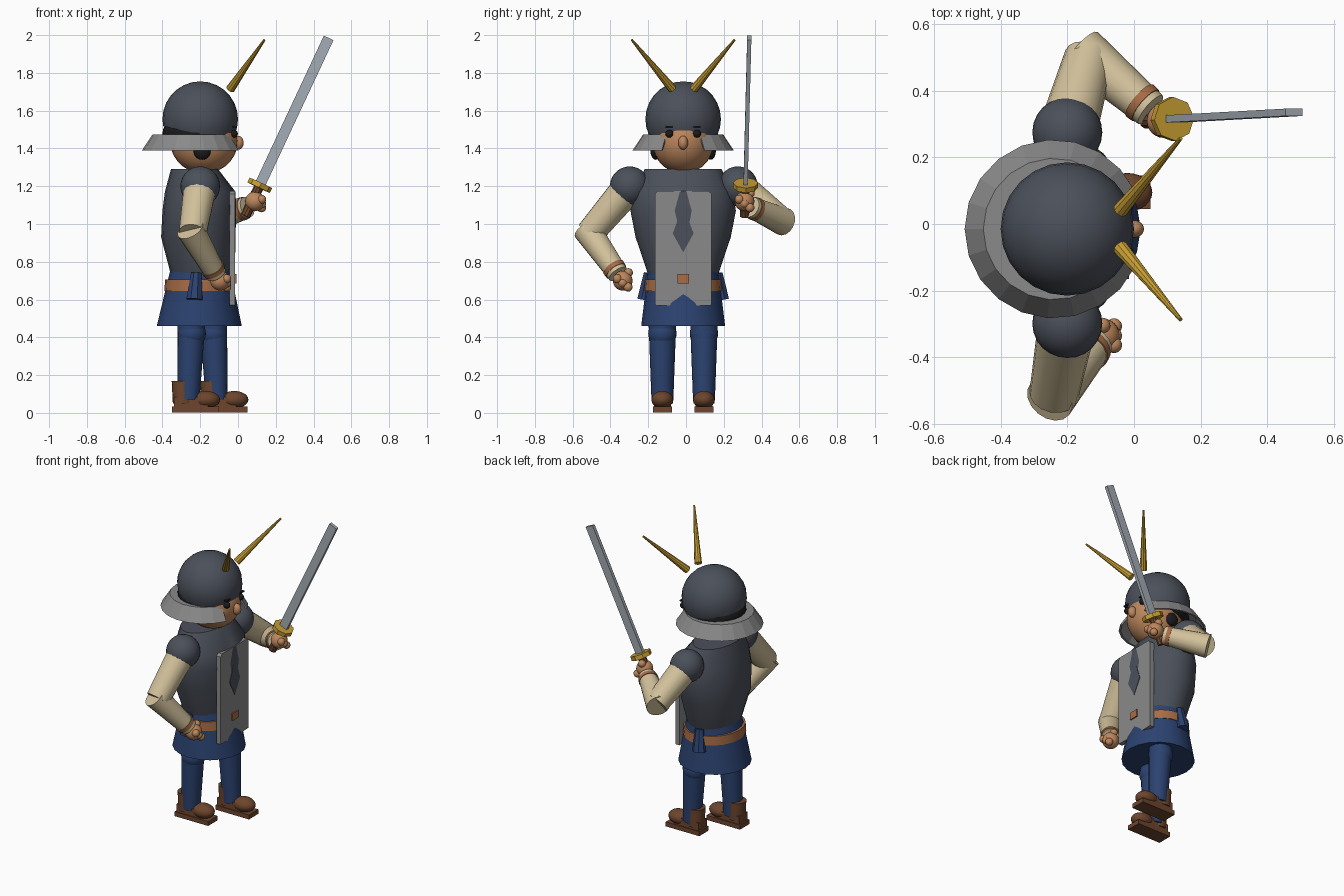
import bpy, bmesh, math
from mathutils import Vector

if "Cube" in bpy.data.objects:
    bpy.data.objects.remove(bpy.data.objects["Cube"])


def material(name, hex_code):
    rgb = [int(hex_code[i:i + 2], 16) / 255 for i in (0, 2, 4)]
    col = [c / 12.92 if c < 0.04 else ((c + 0.055) / 1.055) ** 2.4 for c in rgb] + [1]
    m = bpy.data.materials.new(name)
    m.use_nodes = True
    m.diffuse_color = col
    m.node_tree.nodes["Principled BSDF"].inputs["Base Color"].default_value = col
    return m


ARMOUR = material("dark armour", "4b505a")
STEEL = material("grey steel", "8a8a8a")
BLADE = material("blade steel", "a3abb4")
GOLD = material("gold", "c79e34")
CLOTH = material("cream cloth", "d2c19b")
NAVY = material("navy cloth", "2b4270")
SKIN = material("skin", "bd875d")
BOOT = material("boot brown", "6d452d")
LEATHER = material("tan leather", "a96d47")
BLACK = material("black hair", "1b1b1d")
MID = -0.015  # sideways centre of the body


def finish(name, bm, mat, smooth=True):
    bmesh.ops.recalc_face_normals(bm, faces=bm.faces)
    me = bpy.data.meshes.new(name)
    bm.to_mesh(me)
    bm.free()
    ob = bpy.data.objects.new(name, me)
    bpy.context.collection.objects.link(ob)
    me.materials.append(mat)
    if smooth:
        bpy.ops.object.select_all(action='DESELECT')
        ob.select_set(True)
        bpy.context.view_layer.objects.active = ob
        bpy.ops.object.shade_smooth_by_angle(angle=math.radians(35))
    return ob


def ball(name, mat, c, r, cuts=()):
    bm = bmesh.new()
    bmesh.ops.create_uvsphere(bm, u_segments=24, v_segments=14, radius=1)
    r = r if isinstance(r, tuple) else (r, r, r)
    for v in bm.verts:
        v.co = Vector(c) + Vector(a * b for a, b in zip(v.co, r))
    for point, normal in cuts:
        bmesh.ops.bisect_plane(bm, geom=bm.verts[:] + bm.edges[:] + bm.faces[:],
                               plane_co=point, plane_no=normal, clear_inner=True)
    return finish(name, bm, mat)


def rod(name, mat, a, b, r1, r2, sides=16, smooth=True):
    a, b = Vector(a), Vector(b)
    bm = bmesh.new()
    bmesh.ops.create_cone(bm, cap_ends=True, segments=sides, radius1=r1, radius2=r2,
                          depth=(b - a).length)
    q = (b - a).to_track_quat('Z', 'Y')
    for v in bm.verts:
        v.co = q @ v.co + (a + b) / 2
    return finish(name, bm, mat, smooth)


def box(name, mat, c, size):
    bm = bmesh.new()
    bmesh.ops.create_cube(bm, size=1)
    for v in bm.verts:
        v.co = Vector(c) + Vector(a * b for a, b in zip(v.co, size))
    return finish(name, bm, mat, False)


def loft(name, mat, rings, sides=20):
    # Each ring is (z, centre x, half depth, half width)
    bm = bmesh.new()
    loops = []
    for z, cx, rx, ry in rings:
        angles = [2 * math.pi * i / sides for i in range(sides)]
        loops.append([bm.verts.new((cx + rx * math.cos(t), MID + ry * math.sin(t), z))
                      for t in angles])
    for lo, hi in zip(loops, loops[1:]):
        for i in range(sides):
            j = (i + 1) % sides
            bm.faces.new((lo[i], lo[j], hi[j], hi[i]))
    bm.faces.new(loops[0])
    bm.faces.new(loops[-1])
    return finish(name, bm, mat)


def plate(name, mat, outline, x0, x1):
    # Outline of (y, z) points, extruded along x
    bm = bmesh.new()
    f = bm.faces.new([bm.verts.new((x0, y, z)) for y, z in outline])
    ext = bmesh.ops.extrude_face_region(bm, geom=[f])["geom"]
    for v in ext:
        if isinstance(v, bmesh.types.BMVert):
            v.co.x = x1
    return finish(name, bm, mat, False)


# Head and face
ball("head", SKIN, (-0.18, MID, 1.44), (0.18, 0.165, 0.173))
ball("hair", BLACK, (-0.212, MID, 1.48), (0.188, 0.185, 0.11))
ball("nose", SKIN, (0.0, MID, 1.43), (0.03, 0.026, 0.037))
for side, label in ((1, "left"), (-1, "right")):
    ball(label + "_eye", BLACK, (-0.022, MID + side * 0.073, 1.478), 0.021)
    box(label + "_brow", BLACK, (-0.018, MID + side * 0.073, 1.513), (0.02, 0.04, 0.009))
    ball(label + "_sideburn", BLACK, (-0.19, MID + side * 0.145, 1.385), (0.045, 0.028, 0.045))

# Helmet dome, cut higher at the back
ball("helmet_dome", ARMOUR, (-0.2, MID, 1.555), 0.2,
     [((0, 0, 1.475), (0, 0, 1)), ((-0.2, 0, 1.475), (0.22, 0, 1))])

# Neck guard: flared ring, open at the face
bm = bmesh.new()
GAP, STEPS = math.radians(25), 18
profile = [(0.268, 1.39), (0.212, 1.475), (0.16, 1.475), (0.16, 1.465), (0.205, 1.465), (0.255, 1.39)]
prev = None
for i in range(STEPS + 1):
    t = GAP + (2 * math.pi - 2 * GAP) * i / STEPS
    ring = [bm.verts.new((-0.24 + r * math.cos(t), MID + r * math.sin(t), z)) for r, z in profile]
    if prev:
        for k in range(len(ring)):
            n = (k + 1) % len(ring)
            bm.faces.new((prev[k], prev[n], ring[n], ring[k]))
    if i in (0, STEPS):
        bm.faces.new(ring)
    prev = ring
finish("neck_guard", bm, STEEL, False)

# Horns
for side, label in ((1, "left"), (-1, "right")):
    rod(label + "_horn", GOLD, (-0.04, MID + side * 0.057, 1.715),
        (0.14, MID + side * 0.272, 1.975), 0.024, 0.006, 10)

# Body
loft("torso", ARMOUR, [(0.73, -0.2, 0.155, 0.185), (0.93, -0.21, 0.197, 0.252),
                       (1.07, -0.205, 0.195, 0.279), (1.17, -0.2, 0.187, 0.265),
                       (1.29, -0.23, 0.125, 0.204)])
loft("skirt", NAVY, [(0.46, -0.205, 0.225, 0.222), (0.75, -0.2, 0.16, 0.187)])
loft("belt", LEATHER, [(0.645, -0.203, 0.187, 0.205), (0.705, -0.203, 0.183, 0.202)])
for side, label in ((1, "left"), (-1, "right")):
    rod(label + "_sash_tail", NAVY, (-0.23, MID + side * 0.2, 0.6),
        (-0.22, MID + side * 0.18, 0.74), 0.045, 0.03, 8)

# Chest plate with notched bottom, emblem and buckle
plate("chest_plate", STEEL,
      [(-0.165, 0.57), (-0.06, 0.567), (-0.015, 0.588), (0.03, 0.567), (0.135, 0.57),
       (0.135, 1.16), (0.118, 1.175), (-0.148, 1.175), (-0.165, 1.16)], -0.045, -0.015)
plate("chest_diamond", ARMOUR, [(MID, 0.85), (0.04, 0.95), (MID, 1.1), (-0.07, 0.95)],
      -0.016, -0.012)
box("buckle", LEATHER, (-0.014, MID, 0.71), (0.014, 0.062, 0.048))

# Legs and boots
for label, y, dx in (("right", -0.125, 0.0), ("left", 0.095, 0.15)):
    rod(label + "_leg", NAVY, (-0.262 + dx, y, 0.07), (-0.245 + dx * 0.75, y, 0.5), 0.058, 0.074)
    ball(label + "_knee", NAVY, (-0.245 + dx * 0.75, y, 0.42), 0.075)
    box(label + "_sole", BOOT, (-0.225 + dx, y, 0.018), (0.25, 0.1, 0.03))
    rod(label + "_boot_shaft", BOOT, (-0.29 + dx, y, 0.05), (-0.293 + dx, y, 0.17), 0.055, 0.058)
    box(label + "_boot_foot", BOOT, (-0.25 + dx, y, 0.055), (0.18, 0.09, 0.06))
    ball(label + "_boot_toe", BOOT, (-0.17 + dx, y, 0.07), (0.075, 0.058, 0.046))

# Arms
arms = (("right", (-0.2, -0.298, 1.2), (-0.24, -0.51, 0.95), (-0.125, -0.37, 0.75), (-0.095, -0.335, 0.7)),
        ("left", (-0.2, 0.275, 1.2), (-0.135, 0.5, 1.02), (0.035, 0.355, 1.085), (0.09, 0.31, 1.12)))
for label, shoulder, elbow, wrist, hand in arms:
    e, w, h = Vector(elbow), Vector(wrist), Vector(hand)
    aim = (w - e).normalized()
    ball(label + "_shoulder", ARMOUR, shoulder, 0.105)
    rod(label + "_upper_arm", CLOTH, shoulder, elbow, 0.088, 0.074)
    rod(label + "_forearm", CLOTH, e - aim * 0.03, w + aim * 0.02, 0.075, 0.056)
    rod(label + "_wristband", LEATHER, w - aim * 0.025, w, 0.063, 0.061)
    ball(label + "_hand", SKIN, hand, 0.052)
    for k in range(3):
        offset = Vector((0.035, 0.028 * (k - 1), 0.022 * (1 - k) - 0.012))
        ball(f"{label}_finger_{k + 1}", SKIN, h + offset, 0.024)
    ball(label + "_thumb", SKIN, h + Vector((0.0, 0.03, 0.042)), 0.024)

# Sword
start, tip = Vector((0.115, 0.315, 1.205)), Vector((0.48, 0.335, 1.985))
d = (tip - start).normalized()
rod("sword_grip", BOOT, start - d * 0.18, start, 0.026, 0.026, 10)
rod("sword_guard", GOLD, start - d * 0.014, start + d * 0.014, 0.066, 0.066, 8, False)
bm = bmesh.new()
across = Vector((d.z, 0, -d.x)).normalized() * 0.028
thick = d.cross(across).normalized() * 0.011
quads = []
for end in (start, tip):
    quads.append([bm.verts.new(end + across * a + thick * b)
                  for a, b in ((-1, -1), (1, -1), (1, 1), (-1, 1))])
for i in range(4):
    j = (i + 1) % 4
    bm.faces.new((quads[0][i], quads[0][j], quads[1][j], quads[1][i]))
bm.faces.new(quads[0])
bm.faces.new(quads[1])
finish("sword_blade", bm, BLADE, False)
